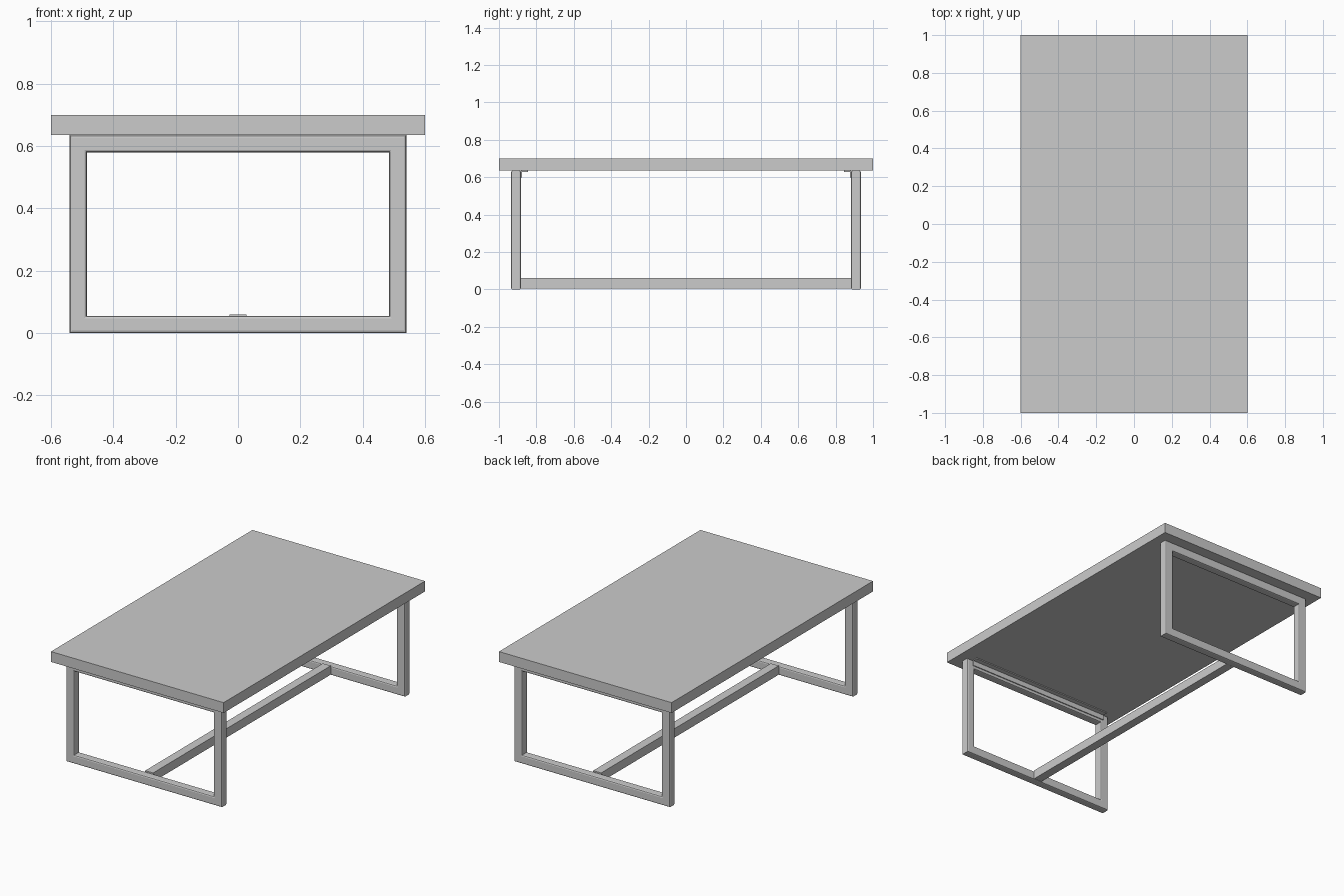
import bpy
import bmesh

cube = bpy.data.objects.get("Cube")
if cube:
    bpy.data.objects.remove(cube, do_unlink=True)

# One grey finish for the whole table
GREY = (0.6, 0.6, 0.6, 1.0)
grey = bpy.data.materials.new("grey finish")
grey.use_nodes = True
grey.diffuse_color = GREY
grey.node_tree.nodes["Principled BSDF"].inputs["Base Color"].default_value = GREY

TOP_Z, HEIGHT = 0.635, 0.70
HALF_W, TUBE = 0.54, 0.055
Y_OUT, Y_IN = 0.935, 0.882
ROUND = 0.008


def finish(name, bm):
    bmesh.ops.recalc_face_normals(bm, faces=bm.faces)
    mesh = bpy.data.meshes.new(name)
    bm.to_mesh(mesh)
    bm.free()
    mesh.materials.append(grey)
    obj = bpy.data.objects.new(name, mesh)
    bpy.context.collection.objects.link(obj)
    return obj


def box(name, low, high):
    bm = bmesh.new()
    bmesh.ops.create_cube(bm, size=1)
    for v in bm.verts:
        v.co = [(a + b) / 2 + c * (b - a) for a, b, c in zip(low, high, v.co)]
    return finish(name, bm)


def leg_frame(name, side):
    """Square tube with eased edges, mitred round a rectangle."""
    depth = Y_OUT - Y_IN
    k = ROUND * 0.3
    # Eased corner of the tube section, as (inset, depth) offsets
    corner = [(0, ROUND), (k, k), (ROUND, 0)]
    section = corner + [(TUBE - a, b) for a, b in reversed(corner)]
    section += [(a, depth - b) for a, b in reversed(section)]
    bm = bmesh.new()
    rings = []
    for sx, top in ((-1, 0), (1, 0), (1, 1), (-1, 1)):
        rings.append([bm.verts.new((sx * (HALF_W - a), side * (Y_OUT - b),
                                    TOP_Z - a if top else a))
                      for a, b in section])
    n = len(section)
    for i in range(4):
        p, q = rings[i], rings[(i + 1) % 4]
        for j in range(n):
            m = (j + 1) % n
            bm.faces.new((p[j], p[m], q[m], q[j]))
    return finish(name, bm)


# Table top
box("table_top", (-0.6, -1, TOP_Z), (0.6, 1, HEIGHT))

# End frames, each with an angle bracket fixing it to the top
for label, side in (("front", -1), ("back", 1)):
    leg_frame(label + "_leg_frame", side)
    ys = sorted((side * 0.845, side * Y_IN))
    box(label + "_bracket_plate", (-0.5, ys[0], 0.629), (0.5, ys[1], TOP_Z))
    ys = sorted((side * 0.876, side * Y_IN))
    box(label + "_bracket_flange", (-0.5, ys[0], 0.598), (0.5, ys[1], 0.629))

# Low stretcher joining the frames
stretcher = box("stretcher", (-0.0275, -Y_IN, 0.004), (0.0275, Y_IN, 0.06))
